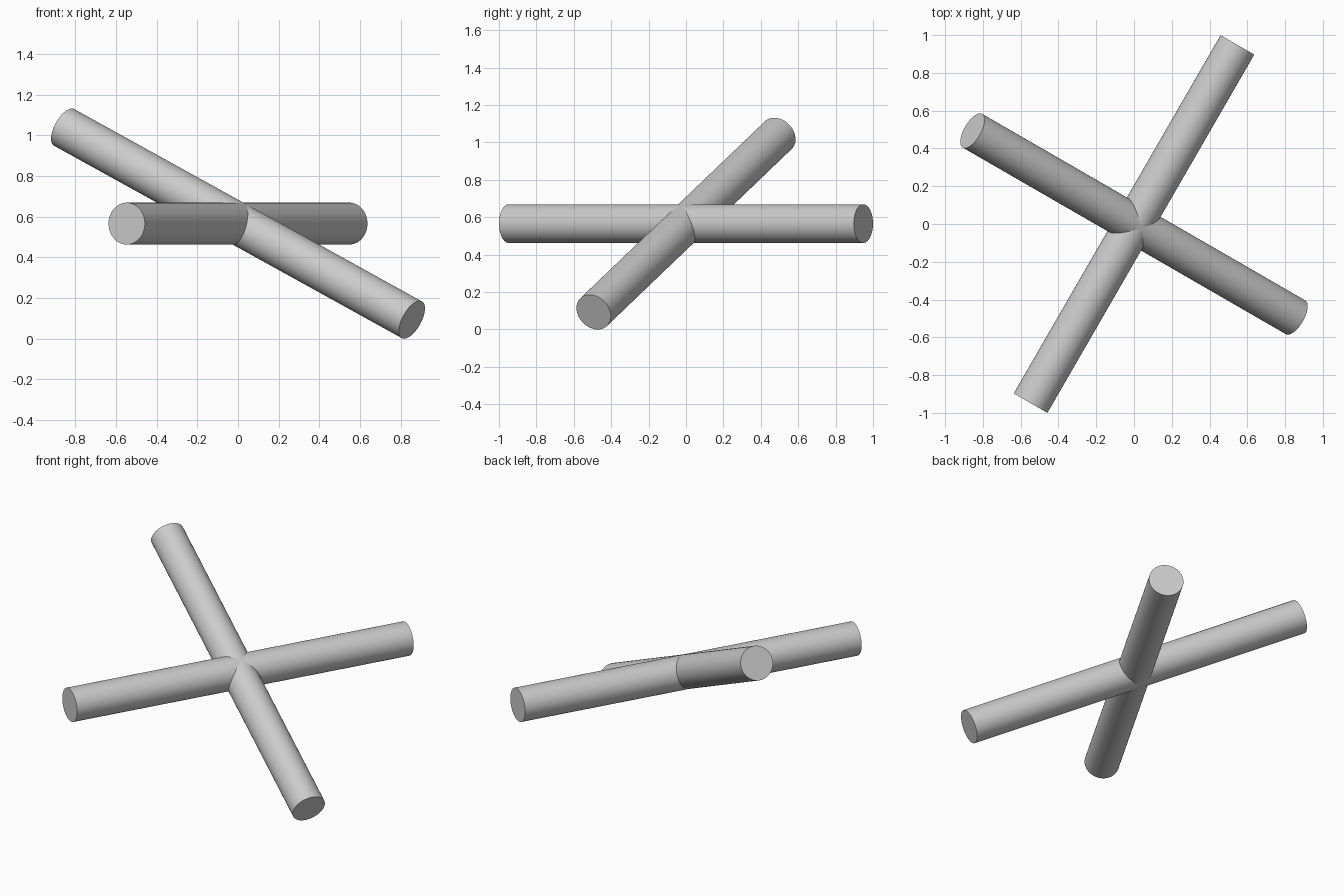
import bpy
from math import radians, cos, sin
from mathutils import Vector

cube = bpy.data.objects.get("Cube")
if cube:
    bpy.data.objects.remove(cube, do_unlink=True)

RADIUS = 0.103
HALF_LENGTH = 1.095
CENTRE = Vector((0, 0, 0.566))

# Single light grey finish
grey = bpy.data.materials.new("light_grey")
grey.use_nodes = True
colour = (0.6, 0.6, 0.6, 1)
grey.diffuse_color = colour
grey.node_tree.nodes["Principled BSDF"].inputs["Base Color"].default_value = colour


def rod(name, heading, rise):
    """Round bar through the centre, given its compass angle and slope."""
    h, r = radians(heading), radians(rise)
    axis = Vector((cos(h) * cos(r), sin(h) * cos(r), sin(r)))
    bpy.ops.mesh.primitive_cylinder_add(
        vertices=64, radius=RADIUS, depth=2 * HALF_LENGTH, location=CENTRE,
        rotation=axis.to_track_quat('Z', 'Y').to_euler())
    bar = bpy.context.object
    bar.name = name
    bar.data.materials.append(grey)
    bpy.ops.object.shade_smooth_by_angle(angle=radians(30))
    return bar


# Level bar and the sloping bar that crosses it
rod("level_bar", 60, 0)
rod("sloping_bar", 150, 25.6)
